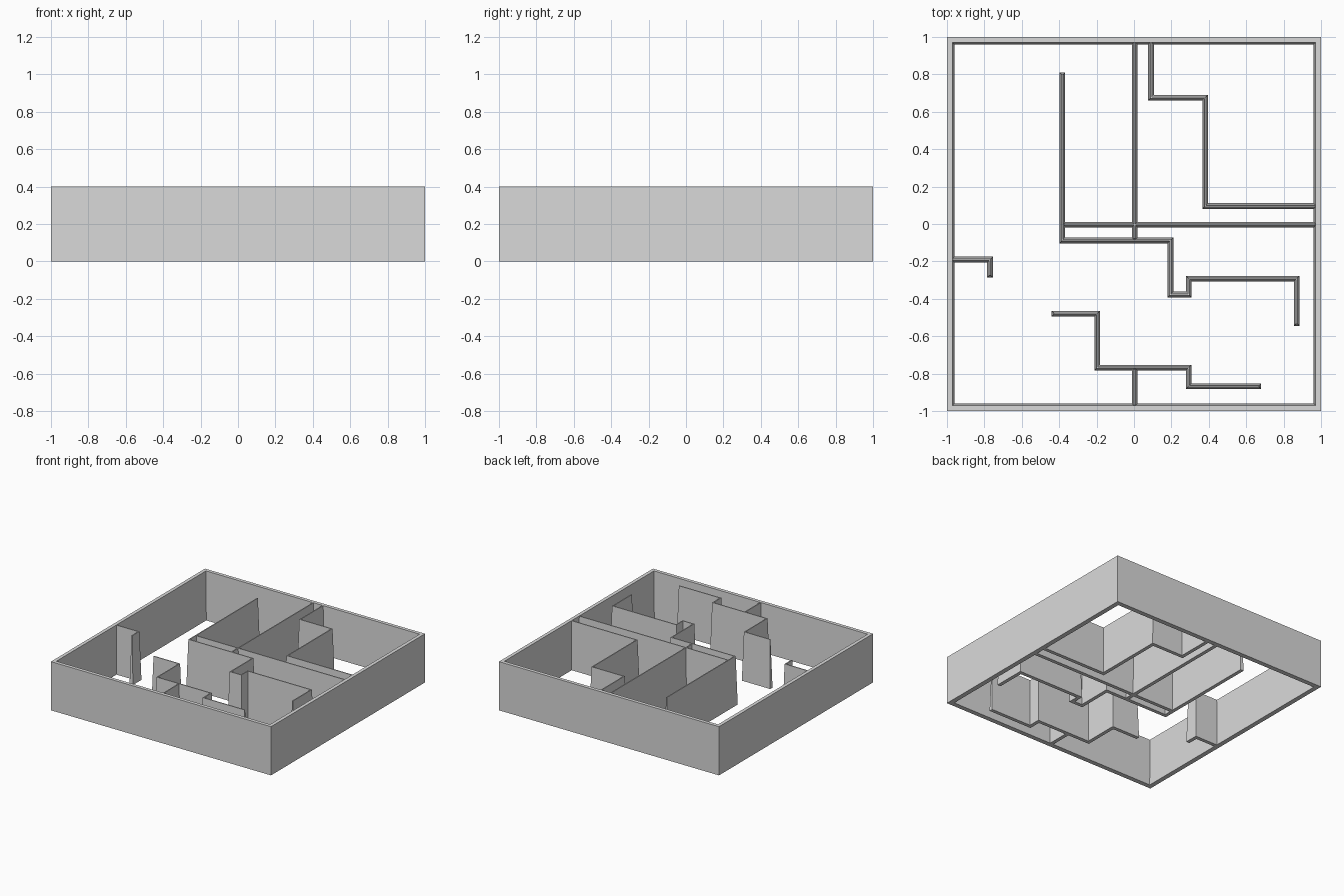
import bpy, bmesh
from mathutils import Vector

HEIGHT = 0.4
FOOT, CREST = 0.015, 0.004      # half thickness of a partition at floor and top

cube = bpy.data.objects.get("Cube")
if cube:
    bpy.data.objects.remove(cube)

grey = bpy.data.materials.new("plain_grey")
grey.use_nodes = True
colour = (0.7, 0.7, 0.7, 1)
grey.diffuse_color = colour
grey.node_tree.nodes["Principled BSDF"].inputs["Base Color"].default_value = colour


def finish(name, bm):
    bmesh.ops.recalc_face_normals(bm, faces=bm.faces)
    mesh = bpy.data.meshes.new(name)
    bm.to_mesh(mesh)
    bm.free()
    mesh.materials.append(grey)
    obj = bpy.data.objects.new(name, mesh)
    bpy.context.collection.objects.link(obj)


def sweep(bm, rings, closed):
    """Bridge consecutive four-point sections."""
    rings = [[bm.verts.new(p) for p in ring] for ring in rings]
    pairs = list(zip(rings, rings[1:]))
    if closed:
        pairs.append((rings[-1], rings[0]))
    else:
        bm.faces.new(rings[0])
        bm.faces.new(rings[-1])
    for a, b in pairs:
        for i in range(4):
            j = (i + 1) % 4
            bm.faces.new((a[i], a[j], b[j], b[i]))


def partition(name, path):
    """Mitred wall along a path, tapering towards its top."""
    pts = [Vector(p) for p in path]
    dirs = [(b - a).normalized() for a, b in zip(pts, pts[1:])]
    rings = []
    for i, p in enumerate(pts):
        before, after = dirs[max(i - 1, 0)], dirs[min(i, len(dirs) - 1)]
        side = Vector((-before.y, before.x))
        if i not in (0, len(pts) - 1):
            side += Vector((-after.y, after.x))
        # free ends lean inwards as well
        lean = Vector((0, 0))
        if i == 0:
            lean = after * (FOOT - CREST)
        elif i == len(pts) - 1:
            lean = -before * (FOOT - CREST)
        low = [p + side * FOOT, p - side * FOOT]
        high = [p + lean - side * CREST, p + lean + side * CREST]
        rings.append([q.to_3d() for q in low] +
                     [(q.x, q.y, HEIGHT) for q in high])
    bm = bmesh.new()
    sweep(bm, rings, False)
    finish(name, bm)


# Square outer wall, upright outside and slightly sloped inside
bm = bmesh.new()
section = [(1, 0), (1, HEIGHT), (0.971, HEIGHT), (0.961, 0)]
corners = [(-1, -1), (1, -1), (1, 1), (-1, 1)]
sweep(bm, [[(sx * r, sy * r, z) for r, z in section] for sx, sy in corners], True)
finish("outer_wall", bm)

# Inner partitions
partition("long_winding_wall", [
    (-0.383, 0.81), (-0.383, -0.088), (0.195, -0.088), (0.195, -0.377),
    (0.293, -0.377), (0.293, -0.292), (0.87, -0.292), (0.87, -0.545)])
partition("middle_wall", [(0.003, 0.98), (0.003, -0.088)])
partition("cross_wall", [(-0.383, -0.003), (0.98, -0.003)])
partition("back_stepped_wall", [
    (0.091, 0.98), (0.091, 0.675), (0.38, 0.675), (0.38, 0.096), (0.98, 0.096)])
partition("side_hook_wall", [(-0.98, -0.19), (-0.77, -0.19), (-0.77, -0.287)])
partition("front_stepped_wall", [
    (-0.44, -0.48), (-0.197, -0.48), (-0.197, -0.768),
    (0.293, -0.768), (0.293, -0.867), (0.68, -0.867)])
partition("front_short_wall", [(0.003, -0.768), (0.003, -0.98)])
